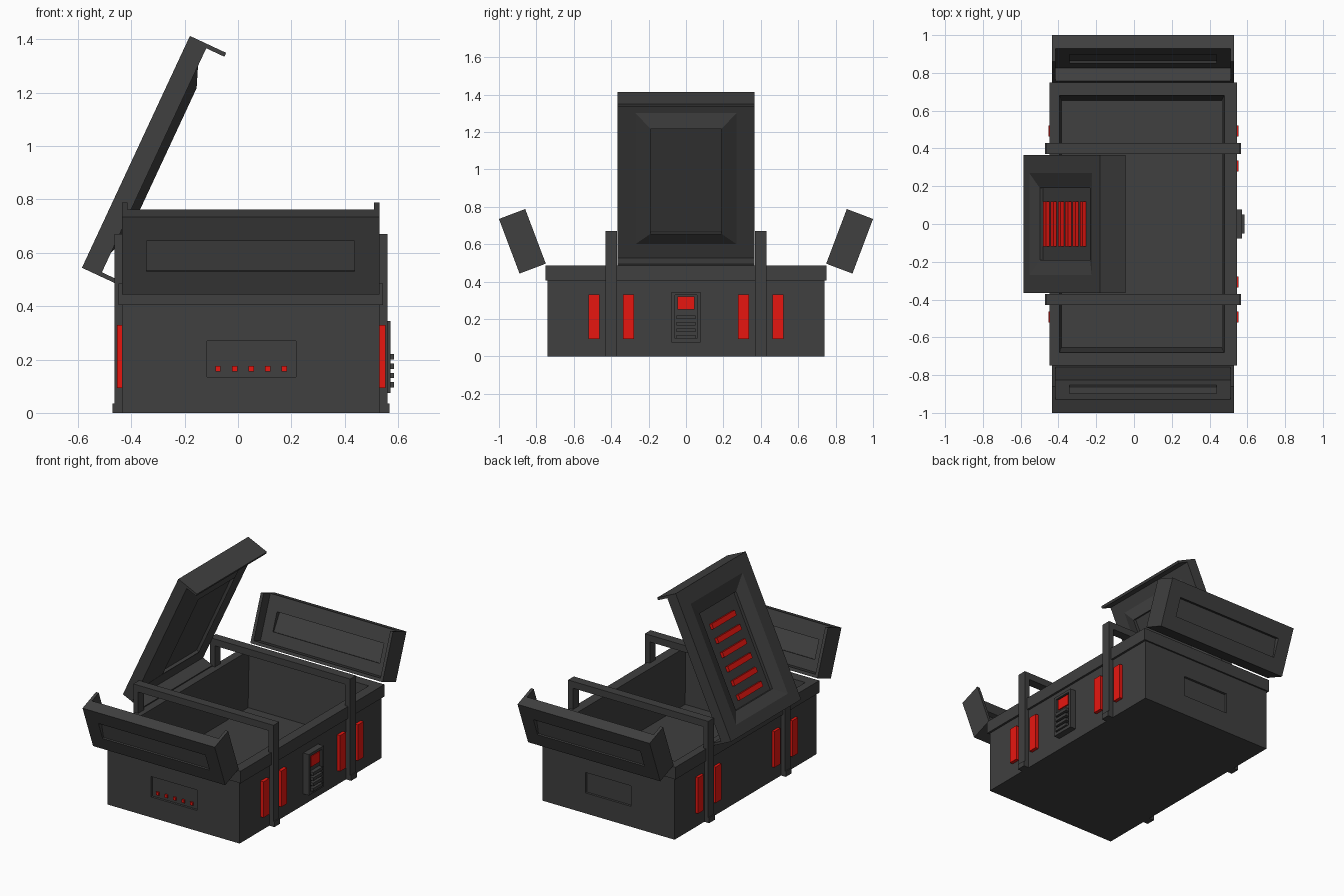
import bpy, bmesh
from mathutils import Vector

if "Cube" in bpy.data.objects:
    bpy.data.objects.remove(bpy.data.objects["Cube"])


def material(name, rgb):
    m = bpy.data.materials.new(name)
    m.diffuse_color = (*rgb, 1)
    m.use_nodes = True
    m.node_tree.nodes["Principled BSDF"].inputs["Base Color"].default_value = m.diffuse_color
    return m


DARK = material("dark_metal", (0.05, 0.05, 0.05))
RED = material("red_light", (0.8, 0.008, 0.005))
WORLD = ((0, 0, 0), (1, 0, 0), (0, 1, 0), (0, 0, 1))


def build(name, solids, frame=WORLD, mat=DARK):
    """Each solid is a capped loft of rectangles (u0, u1, v0, v1, n at u0, n at u1)."""
    o, u, v, n = (Vector(a) for a in frame)
    bm = bmesh.new()
    for rings in solids:
        loops = []
        for u0, u1, v0, v1, n0, n1 in rings:
            pts = ((u0, v0, n0), (u1, v0, n1), (u1, v1, n1), (u0, v1, n0))
            loops.append([bm.verts.new(o + u * a + v * b + n * c) for a, b, c in pts])
        bm.faces.new(loops[0])
        bm.faces.new(loops[-1])
        for p, q in zip(loops, loops[1:]):
            for i in range(4):
                j = (i + 1) % 4
                bm.faces.new((p[i], p[j], q[j], q[i]))
    bmesh.ops.recalc_face_normals(bm, faces=bm.faces[:])
    me = bpy.data.meshes.new(name)
    bm.to_mesh(me)
    bm.free()
    me.materials.append(mat)
    ob = bpy.data.objects.new(name, me)
    bpy.context.collection.objects.link(ob)
    return ob


def ring(u0, u1, hv, n0, n1=None):
    return (u0, u1, -hv, hv, n0, n0 if n1 is None else n1)


def box(u0, u1, v0, v1, n0, n1):
    return [(u0, u1, v0, v1, n0, n0), (u0, u1, v0, v1, n1, n1)]


# open crate: inner floor, walls, rim, outer shell
body = build("crate_body", [[
    ring(-.385, .465, .655, .12), ring(-.395, .478, .68, .485),
    ring(-.448, .544, .75, .485), ring(-.448, .544, .75, .405),
    ring(-.435, .53, .74, .405), ring(-.435, .53, .74, 0)]])

# recessed panels on both ends
cutter = build("end_panel_cutter", [box(-.117, .217, s * .74 - .015, s * .74 + .015, .135, .27)
                                    for s in (-1, 1)])
cutter.hide_render = True
cutter.hide_viewport = True
mod = body.modifiers.new("end_recesses", "BOOLEAN")
mod.object = cutter
mod.solver = "EXACT"

# row of indicator lamps in the front panel
build("front_lamps", [box(x - .01, x + .01, -.735, -.715, .155, .175)
                      for x in (-.075, -.012, .05, .112, .173)], mat=RED)

# handle frames arching over the crate, with side lights next to them
for s, side in ((-1, "front"), (1, "rear")):
    y0, y1 = sorted((s * .37, s * .43))
    build(side + "_handle_frame", [
        box(-.463, -.428, y0, y1, 0, .67), box(.523, .56, y0, y1, 0, .67),
        box(-.428, .523, y0, y1, .625, .67),
        box(-.47, -.43, y0, y1, 0, .035), box(.525, .567, y0, y1, 0, .035)])
    lights = []
    for c in (.307, .492):
        for x0, x1 in ((-.453, -.43), (.525, .552)):
            lights.append(box(x0, x1, s * c - .03, s * c + .03, .093, .33))
    build(side + "_side_lights", lights, mat=RED)

# keypad on the right side
pad = ((0, 0, .21), (0, 0, 1), (0, 1, 0), (1, 0, 0))
build("keypad_housing", [[ring(-.135, .135, .0775, .525), ring(-.135, .135, .0775, .572),
                          ring(-.115, .118, .06, .572), ring(-.115, .118, .06, .558)]], pad)
build("keypad_screen", [box(.04, .11, -.046, .046, .555, .567)], pad, RED)
build("keypad_keys", [box(z - .01, z + .01, -.05, .05, .555, .585)
                      for z in (-.105, -.07, -.035, 0)], pad)

# flip-out end lids, opened outwards
for s, side in ((-1, "front"), (1, "rear")):
    f = ((.0475, s * .89, .443), (0, s * .353, .936), (1, 0, 0), (0, -s * .936, .353))
    panel = [ring(.093, .216, .39, .01, .03), ring(.093, .216, .39, 0),
             ring(0, .312, .4825, 0), ring(0, .312, .4825, .075),
             ring(.093, .216, .39, .075), ring(.093, .216, .39, .065, .045)]
    build(side + "_end_lid", [panel,
                              box(0, .02, -.4825, .4825, .075, .15),
                              box(.02, .312, -.4825, -.4625, .075, .15),
                              box(.02, .312, .4625, .4825, .075, .15)], f)

# main lid, leaning open over the left side
f = ((-.585, 0, .544), (.422, 0, .906), (0, 1, 0), (.906, 0, -.422))
build("main_lid", [
    [ring(.14, .77, .19, .05), ring(.14, .77, .19, .03), ring(.073, .857, .27, 0),
     ring(0, .959, .365, 0), ring(0, .959, .365, .075),
     ring(.097, .87, .27, .075), ring(.172, .792, .19, .1055), ring(.172, .792, .19, .085)],
    box(0, .016, -.365, .365, .075, .15),
    box(.943, .959, -.365, .365, .075, .15)], f)
build("main_lid_light_bars", [box(u - .017, u + .017, -.12, .12, .03, .055)
                              for u in (.2 + .092 * i for i in range(6))], f, RED)
